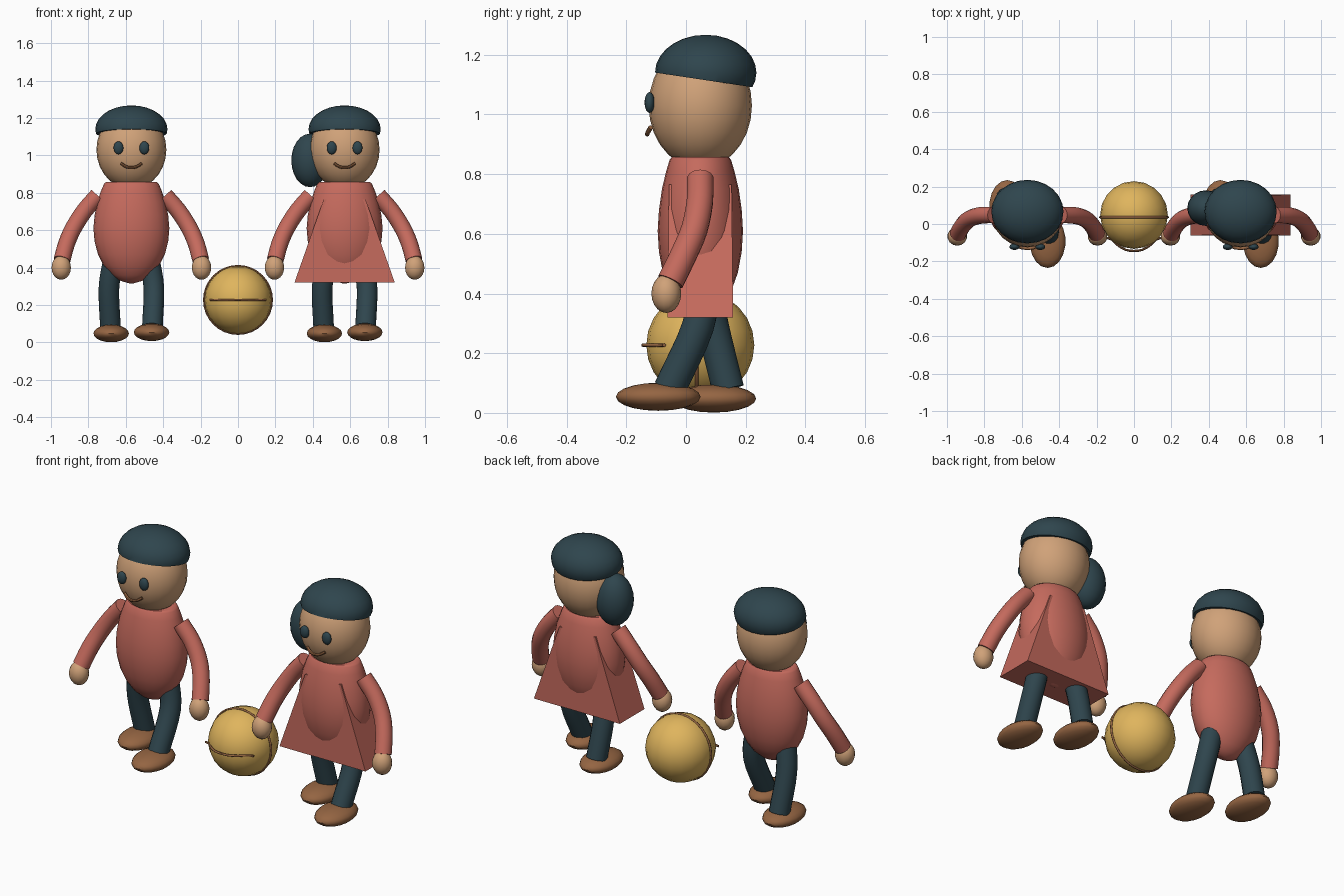
import bpy, bmesh, math
from mathutils import Matrix, Vector

if "Cube" in bpy.data.objects:
    bpy.data.objects.remove(bpy.data.objects["Cube"])


def material(name, r, g, b):
    m = bpy.data.materials.new(name)
    m.diffuse_color = (r, g, b, 1)
    m.use_nodes = True
    m.node_tree.nodes["Principled BSDF"].inputs["Base Color"].default_value = m.diffuse_color
    return m


TEAL = material("dark teal", 0.028, 0.06, 0.075)
RED = material("soft red", 0.56, 0.145, 0.11)
SKIN = material("tan skin", 0.63, 0.36, 0.19)
GOLD = material("gold yellow", 0.74, 0.46, 0.11)
BROWN = material("leather brown", 0.30, 0.13, 0.055)
CY = 0.048  # depth centre of the bodies and the ball


def finish(bm, name, mat, smooth=True):
    bmesh.ops.recalc_face_normals(bm, faces=bm.faces)
    me = bpy.data.meshes.new(name)
    bm.to_mesh(me)
    bm.free()
    me.materials.append(mat)
    ob = bpy.data.objects.new(name, me)
    bpy.context.collection.objects.link(ob)
    if smooth:
        bpy.ops.object.select_all(action='DESELECT')
        ob.select_set(True)
        bpy.context.view_layer.objects.active = ob
        bpy.ops.object.shade_smooth_by_angle(angle=math.radians(45))
    return ob


def ellipsoid(name, mat, centre, radii, segs=20, rings=12, cut=None):
    bm = bmesh.new()
    bmesh.ops.create_uvsphere(
        bm, u_segments=segs, v_segments=rings, radius=1,
        matrix=Matrix.Translation(centre) @ Matrix.Diagonal((*radii, 1)))
    if cut:  # keep only what lies above the plane, and close it
        res = bmesh.ops.bisect_plane(
            bm, geom=bm.verts[:] + bm.edges[:] + bm.faces[:],
            plane_co=cut[0], plane_no=cut[1], clear_inner=True)
        edges = [e for e in res['geom_cut'] if isinstance(e, bmesh.types.BMEdge)]
        bmesh.ops.holes_fill(bm, edges=edges)
    return finish(bm, name, mat)


def loft(bm, rings):
    """Bridge rings of points and cap both ends."""
    loops = [[bm.verts.new(p) for p in ring] for ring in rings]
    n = len(loops[0])
    for a, b in zip(loops, loops[1:]):
        for i in range(n):
            bm.faces.new((a[i], a[(i + 1) % n], b[(i + 1) % n], b[i]))
    bm.faces.new(loops[0])
    bm.faces.new(loops[-1])


def spline(pts, steps):
    """Catmull-Rom curve through the points."""
    p = [Vector(q) for q in pts]
    p = [2 * p[0] - p[1]] + p + [2 * p[-1] - p[-2]]
    out = []
    for i in range(1, len(p) - 2):
        a, b, c, d = p[i - 1:i + 3]
        for s in range(steps):
            t = s / steps
            out.append(0.5 * (2 * b + (c - a) * t + (2 * a - 5 * b + 4 * c - d) * t * t
                              + (3 * b - a - 3 * c + d) * t ** 3))
    return out + [p[-2]]


def tube(name, mat, pts, radius, sides=14, steps=3, ref=(0, 1, 0)):
    path = spline(pts, steps)
    rings = []
    for i, p in enumerate(path):
        tan = (path[min(i + 1, len(path) - 1)] - path[max(i - 1, 0)]).normalized()
        u = tan.cross(Vector(ref)).normalized()
        v = tan.cross(u)
        rings.append([p + radius * (u * math.cos(k * math.tau / sides)
                                    + v * math.sin(k * math.tau / sides))
                      for k in range(sides)])
    bm = bmesh.new()
    loft(bm, rings)
    return finish(bm, name, mat)


# Torso outline: height and relative width
TORSO = [(0.316, 0.06), (0.33, 0.30), (0.36, 0.52), (0.41, 0.73), (0.47, 0.88),
         (0.54, 0.97), (0.61, 1.0), (0.68, 0.97), (0.75, 0.90), (0.81, 0.80),
         (0.848, 0.72), (0.857, 0.67)]


def torso(name, x):
    bm = bmesh.new()
    loft(bm, [[(x + 0.203 * r * math.cos(k * math.tau / 24),
                CY + 0.143 * r * math.sin(k * math.tau / 24), z) for k in range(24)]
              for z, r in TORSO])
    finish(bm, name, RED)


def figure(who, x):
    torso(who + "_torso", x)
    ellipsoid(who + "_head", SKIN, (x, CY, 1.03), (0.187, 0.173, 0.21), 24, 14)
    ellipsoid(who + "_cap", TEAL, (x, 0.066, 1.14), (0.193, 0.17, 0.127), 24, 14,
              cut=((x, 0.066, 1.115), (0, 0.15, 1)))
    # smiling mouth
    tube(who + "_mouth", BROWN,
         [(x - 0.055, -0.118, 0.957), (x - 0.03, -0.128, 0.94), (x, -0.130, 0.934),
          (x + 0.03, -0.128, 0.94), (x + 0.055, -0.118, 0.957)], 0.008, 8, 2, (0, 0, 1))
    for side, s in (("left", -1), ("right", 1)):
        ellipsoid(f"{who}_{side}_eye", TEAL, (x + s * 0.069, -0.122, 1.04),
                  (0.027, 0.017, 0.035), 14, 8)
        # arm and hand
        tube(f"{who}_{side}_arm", RED,
             [(x + s * 0.18, CY, 0.785), (x + s * 0.25, 0.046, 0.705),
              (x + s * 0.308, 0.028, 0.615), (x + s * 0.346, -0.008, 0.53),
              (x + s * 0.371, -0.052, 0.44)], 0.045)
        ellipsoid(f"{who}_{side}_hand", SKIN, (x + s * 0.375, -0.066, 0.40),
                  (0.053, 0.05, 0.065), 14, 10)
        # walking legs: right one steps forward
        tube(f"{who}_{side}_leg", TEAL,
             [(x + s * 0.095, 0.06, 0.45), (x + s * 0.12, 0.065 - s * 0.025, 0.29),
              (x + s * 0.112, 0.043 - s * 0.098, 0.08)], 0.055, 14, 4)
        ellipsoid(f"{who}_{side}_shoe", BROWN, (x + s * 0.108, -s * 0.093, 0.051 + s * 0.003),
                  (0.096, 0.142, 0.047), 18, 10)


figure("boy", -0.57)
figure("girl", 0.57)

# Flared dress
bm = bmesh.new()
loft(bm, [[(0.57 + sx * hx, CY + sy * hy, z)
           for sx, sy in ((-1, -1), (1, -1), (1, 1), (-1, 1))]
          for hx, hy, z in ((0.268, 0.11, 0.32), (0.112, 0.105, 0.765))])
finish(bm, "girl_dress", RED, smooth=False)

# Side bun
ellipsoid("girl_hair_bun", TEAL, (0.385, 0.085, 0.973), (0.10, 0.095, 0.143))

# Ball with seams
ellipsoid("ball", GOLD, (0, CY, 0.227), (0.181, 0.181, 0.181))
bm = bmesh.new()
N = 32
ring = []
for i in range(N):
    a = i * math.tau / N
    ring.append([bm.verts.new(((0.181 + 0.006 * math.cos(b)) * math.cos(a), 0.036 + 0.006 * math.sin(b),
                               0.227 + (0.181 + 0.006 * math.cos(b)) * math.sin(a)))
                 for b in (k * math.tau / 8 for k in range(8))])
for i in range(N):
    p, q = ring[i], ring[(i + 1) % N]
    for k in range(8):
        bm.faces.new((p[k], p[(k + 1) % 8], q[(k + 1) % 8], q[k]))
finish(bm, "ball_ring_seam", BROWN)
half = [(0.15, -0.073), (0.12, -0.083), (0.085, -0.115), (0.045, -0.138)]
tube("ball_front_seam", BROWN,
     [(-a, b, 0.227) for a, b in half] + [(0, -0.144, 0.227)]
     + [(a, b, 0.227) for a, b in reversed(half)], 0.006, 8, 2, (0, 0, 1))
